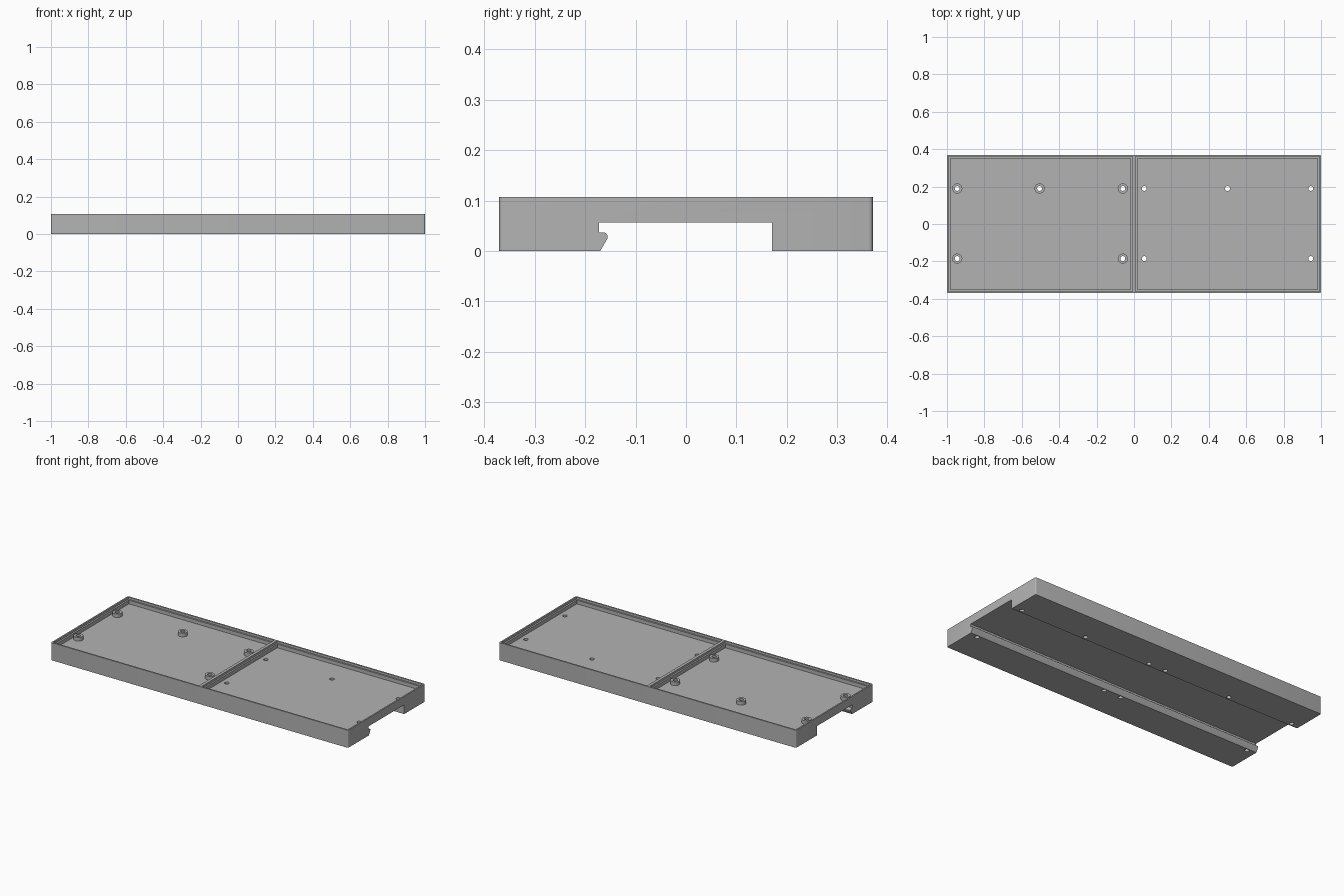
import bpy, bmesh, math

if "Cube" in bpy.data.objects:
    bpy.data.objects.remove(bpy.data.objects["Cube"])

L, W, H = 1.0, 0.37, 0.107          # half length, half width, height
CEIL, FLOOR, LEDGE = 0.056, 0.072, 0.094

grey = bpy.data.materials.new("plain grey")
grey.diffuse_color = (0.45, 0.45, 0.45, 1)
grey.use_nodes = True
grey.node_tree.nodes["Principled BSDF"].inputs["Base Color"].default_value = grey.diffuse_color


def make(name, bm):
    bmesh.ops.recalc_face_normals(bm, faces=bm.faces)
    me = bpy.data.meshes.new(name)
    bm.to_mesh(me)
    bm.free()
    me.materials.append(grey)
    ob = bpy.data.objects.new(name, me)
    bpy.context.collection.objects.link(ob)
    return ob


def select(ob):
    bpy.ops.object.select_all(action='DESELECT')
    ob.select_set(True)
    bpy.context.view_layer.objects.active = ob


def cut(ob, cutter):
    m = ob.modifiers.new("cut", 'BOOLEAN')
    m.operation, m.solver, m.object = 'DIFFERENCE', 'EXACT', cutter
    select(ob)
    bpy.ops.object.modifier_apply(modifier=m.name)
    bpy.data.objects.remove(cutter)


def add_box(bm, x0, x1, y0, y1, z0, z1):
    vs = bmesh.ops.create_cube(bm, size=1)["verts"]
    for v in vs:
        v.co.x = x1 if v.co.x > 0 else x0
        v.co.y = y1 if v.co.y > 0 else y0
        v.co.z = z1 if v.co.z > 0 else z0


def add_cylinder(bm, x, y, r, z0, z1):
    vs = bmesh.ops.create_cone(bm, cap_ends=True, segments=32,
                               radius1=r, radius2=r, depth=z1 - z0)["verts"]
    bmesh.ops.translate(bm, verts=vs, vec=(x, y, (z0 + z1) / 2))


# Tray body: side profile with rail channel and rounded latch, run along x
latch = [(-0.164 + 0.009 * math.cos(a), 0.028 + 0.009 * math.sin(a))
         for a in [math.radians(-30 + 12 * i) for i in range(11)]]
profile = [(-W, 0), (-0.170, 0)] + latch + [(-0.172, 0.037), (-0.172, CEIL),
           (0.170, CEIL), (0.170, 0), (W, 0), (W, H), (-W, H)]
bm = bmesh.new()
face = bm.faces.new([bm.verts.new((-L, y, z)) for y, z in profile])
ext = bmesh.ops.extrude_face_region(bm, geom=[face])["geom"]
bmesh.ops.translate(bm, vec=(2 * L, 0, 0),
                    verts=[g for g in ext if isinstance(g, bmesh.types.BMVert)])
corners = [e for e in bm.edges
           if all(abs(abs(v.co.y) - W) < 1e-4 for v in e.verts)
           and abs(e.verts[0].co.z - e.verts[1].co.z) > 0.05]
bmesh.ops.bevel(bm, geom=corners, offset=0.008, segments=4, profile=0.5, affect='EDGES')
tray = make("tray", bm)

# Two compartments, each a deep pocket with a shallow lid ledge around it
for border, depth in ((0.009, LEDGE), (0.019, FLOOR)):
    bm = bmesh.new()
    for x0, x1 in ((-L + border, -border), (border, L - border)):
        add_box(bm, x0, x1, -W + border, W - border, depth, H + 0.1)
    cut(tray, make("pocket_cutter", bm))

# Screw holes right through the tray
left = [(-0.945, 0.19), (-0.505, 0.19), (-0.06, 0.19), (-0.945, -0.185), (-0.06, -0.185)]
right = [(0.055, 0.19), (0.5, 0.19), (0.945, 0.19), (0.055, -0.185), (0.945, -0.185)]
bm = bmesh.new()
for x, y in left + right:
    add_cylinder(bm, x, y, 0.013, -0.1, 0.3)
cut(tray, make("hole_cutter", bm))

# Raised screw bosses in the left compartment
bm = bmesh.new()
for x, y in left:
    add_cylinder(bm, x, y, 0.027, FLOOR - 0.003, LEDGE)
bosses = make("screw_bosses", bm)
bm = bmesh.new()
for x, y in left:
    add_cylinder(bm, x, y, 0.013, 0, 0.3)
cut(bosses, make("boss_hole_cutter", bm))

for ob in (tray, bosses):
    select(ob)
    bpy.ops.object.shade_smooth_by_angle(angle=math.radians(30))
